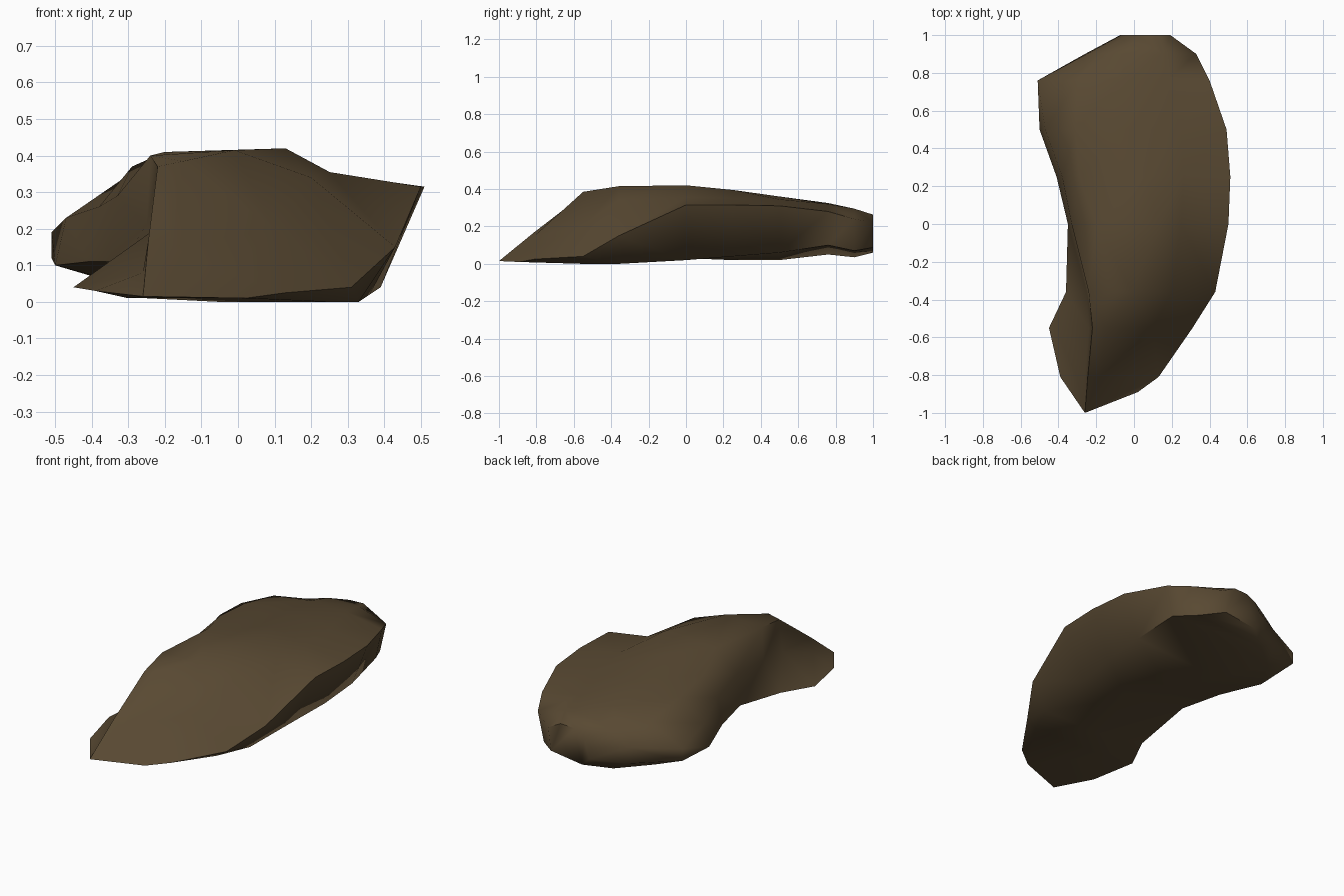
import bpy, bmesh, math

# Cross-sections from front to back: y, then (x, z) pairs going round:
# keel, left, left hollow, top left, crown, right shoulder, right rim, bottom right
SECTIONS = [
    (-.81, -.30, .01, -.39, .03, -.26, .08, -.245, .17, -.18, .15, -.03, .08, .13, .025, .02, .01),
    (-.55, -.25, .01, -.45, .04, -.24, .19, -.22, .37, -.15, .385, .10, .20, .31, .04, .25, .00),
    (-.36, -.05, .00, -.36, .05, -.25, .21, -.24, .40, -.01, .415, .20, .34, .43, .15, .33, .00),
    (.00, .05, .03, -.35, .11, -.33, .29, -.20, .41, .13, .42, .25, .355, .50, .315, .36, .02),
    (.25, -.05, .02, -.41, .11, -.38, .26, -.29, .37, .06, .395, .26, .35, .51, .315, .39, .04),
    (.50, -.20, .02, -.50, .10, -.47, .23, -.31, .34, -.02, .36, .25, .345, .49, .31, .39, .06),
    (.76, -.33, .05, -.51, .12, -.51, .19, -.30, .29, -.06, .325, .17, .32, .40, .28, .36, .10),
    (.90, -.16, .035, -.26, .09, -.25, .18, -.18, .25, -.05, .29, .15, .295, .33, .24, .29, .07),
]

bm = bmesh.new()
rings = []
for y, *p in SECTIONS:
    rings.append([bm.verts.new((p[i], y, p[i + 1])) for i in range(0, 16, 2)])
rings[0][7].co.y -= .08          # rounded base edge beside the toe

# blunt back end: last section pulled in towards its middle
rings.append([bm.verts.new((.08 + (v.co.x - .08) * .45, 1.0, .15 + (v.co.z - .15) * .78))
              for v in rings[-1]])

# sides
for a, b in zip(rings, rings[1:]):
    for i in range(8):
        j = (i + 1) % 8
        bm.faces.new((a[i], a[j], b[j], b[i]))
bm.faces.new(rings[-1])

# pointed front toe
toe = bm.verts.new((-.26, -1.0, .015))
for i in range(8):
    bm.faces.new((toe, rings[0][(i + 1) % 8], rings[0][i]))

bmesh.ops.triangulate(bm, faces=bm.faces[:])
bmesh.ops.recalc_face_normals(bm, faces=bm.faces[:])
mesh = bpy.data.meshes.new("rock")
bm.to_mesh(mesh)
bm.free()

rock = bpy.data.objects.new("rock", mesh)
bpy.context.collection.objects.link(rock)
stone = bpy.data.materials.new("brown stone")
stone.diffuse_color = (.098, .066, .032, 1)
mesh.materials.append(stone)

# soft shading with only the sharpest creases kept
bpy.context.view_layer.objects.active = rock
rock.select_set(True)
bpy.ops.object.shade_smooth_by_angle(angle=math.radians(65))
